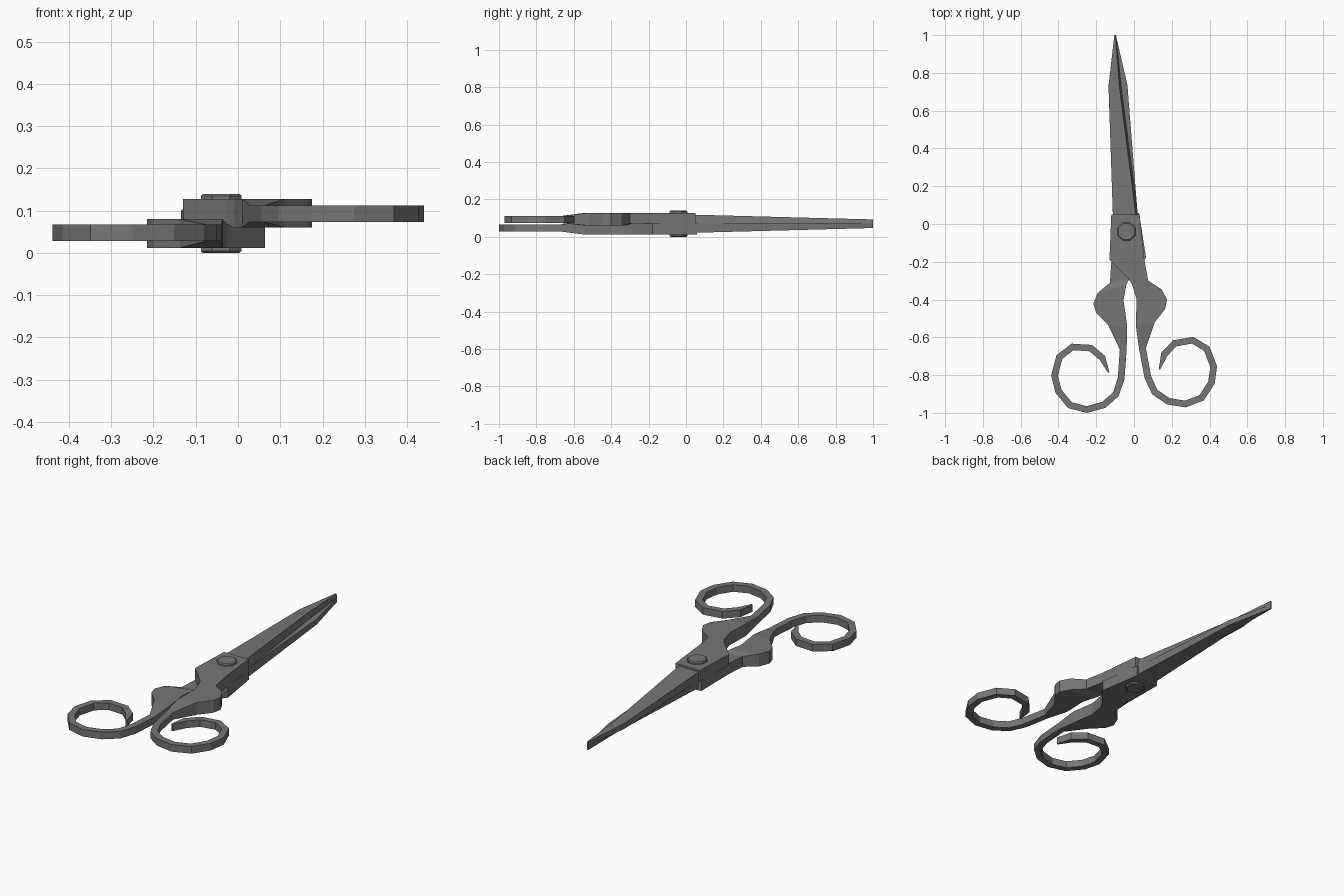
import bpy, bmesh, math
from mathutils import Matrix, Vector

old = bpy.data.objects.get("Cube")
if old:
    bpy.data.objects.remove(old)

steel = bpy.data.materials.new("dark steel")
steel.use_nodes = True
colour = (0.18, 0.18, 0.18, 1)
steel.diffuse_color = colour
steel.node_tree.nodes["Principled BSDF"].inputs["Base Color"].default_value = colour

MID = 0.07
TIP = Vector((-0.1, 1, MID))
AXIS = Vector((0.1, -1.77, 0)).normalized()
FLIP = Matrix.Translation(TIP) @ Matrix.Rotation(math.pi, 4, AXIS) @ Matrix.Translation(-TIP)


def finish(name, bm):
    bmesh.ops.recalc_face_normals(bm, faces=bm.faces)
    mesh = bpy.data.meshes.new(name)
    bm.to_mesh(mesh)
    bm.free()
    mesh.materials.append(steel)
    obj = bpy.data.objects.new(name, mesh)
    bpy.context.collection.objects.link(obj)


def loft(name, stations, matrix):
    """Skin four-sided sections: left point, right point, bottom, top, bevel."""
    bm = bmesh.new()
    rings = []
    for left, right, low, high, bevel in stations:
        a, b = Vector(left), Vector(right)
        c = b + (a - b) * bevel
        corners = [(*a, low), (*b, low), (*c, high), (*a, high)]
        rings.append([bm.verts.new(matrix @ Vector(p)) for p in corners])
    for r, s in zip(rings, rings[1:]):
        for i in range(4):
            j = (i + 1) % 4
            bm.faces.new((r[i], r[j], s[j], s[i]))
    bm.faces.new(rings[0])
    bm.faces.new(rings[-1])
    finish(name, bm)


# Blade: flat inside face, steep narrow bevel on the cutting edge
blade = [
    ((-0.112, 0.05), (0.02, 0.05), MID, 0.118, 0.08),
    ((-0.135, 0.73), (-0.068, 0.73), MID, 0.1, 0.15),
    ((-0.104, 1), (-0.096, 1), MID, 0.093, 0.15),
]

# Pivot plate and finger bulge
TOP, LOW = 0.128, 0.06
body = [
    ((-0.12, 0.05), (0.03, 0.05), MID, TOP, 0),
    ((-0.13, -0.19), (0.055, -0.19), MID, TOP, 0),
    ((-0.03, -0.29), (0.075, -0.3), MID, TOP, 0),
    ((-0.01, -0.32), (0.145, -0.345), LOW, TOP, 0),
    ((0.014, -0.4), (0.175, -0.4), LOW, TOP, 0),
    ((0.012, -0.46), (0.165, -0.45), LOW, TOP, 0),
    ((0.01, -0.54), (0.11, -0.52), LOW, TOP, 0),
]

# Shank and open finger loop follow a centre line
path = [(0.045, -0.66), (0.073, -0.81), (0.11, -0.89), (0.18, -0.938), (0.272, -0.953),
        (0.358, -0.92), (0.41, -0.84), (0.422, -0.755), (0.385, -0.66),
        (0.31, -0.615), (0.215, -0.632), (0.16, -0.69), (0.135, -0.77)]
points = [Vector(p) for p in path]
handle = []
for i, p in enumerate(points):
    before = points[max(i - 1, 0)]
    after = points[min(i + 1, len(points) - 1)]
    along = (after - before).normalized()
    side = Vector((along.y, -along.x))
    half = 0.004 if i == len(points) - 1 else 0.018
    handle.append((p + side * half, p - side * half, 0.073, 0.112, 0))

for label, matrix in (("upper", Matrix.Identity(4)), ("lower", FLIP)):
    loft(label + "_blade", blade, matrix)
    loft(label + "_body_and_handle", body + handle, matrix)

# Pivot rivet with bevelled rims
bm = bmesh.new()
place = Matrix.Translation((-0.04, -0.04, MID)) @ Matrix.Rotation(math.pi / 8, 4, "Z")
bmesh.ops.create_cone(bm, cap_ends=True, segments=8, radius1=0.052, radius2=0.052,
                      depth=2 * MID, matrix=place)
rims = [e for e in bm.edges if abs(e.verts[0].co.z - e.verts[1].co.z) < 0.01]
bmesh.ops.bevel(bm, geom=rims, offset=0.005, segments=1, affect="EDGES")
finish("pivot_rivet", bm)
